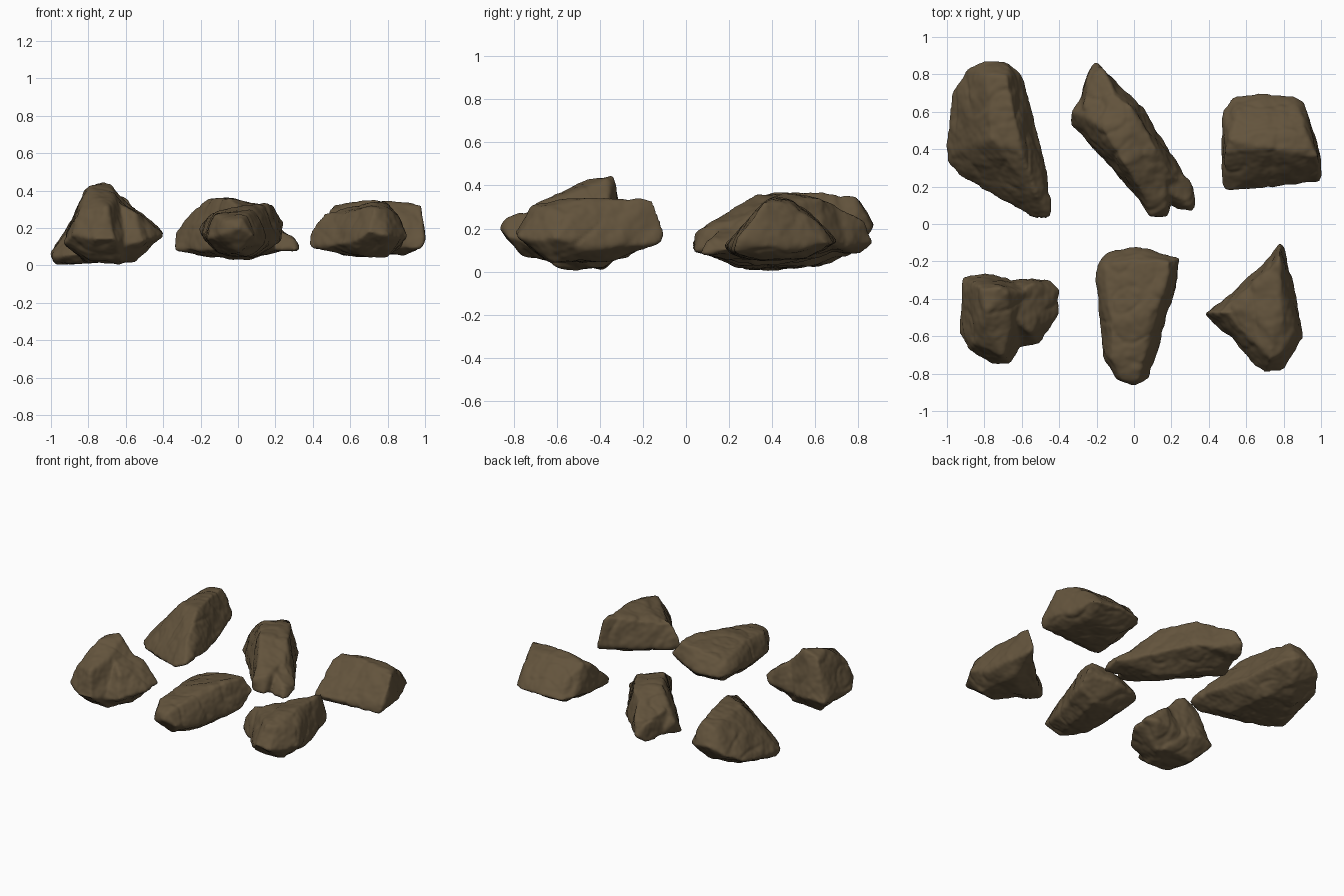
import bpy, bmesh
from mathutils import Vector, noise

brown = bpy.data.materials.new("earth_brown")
brown.diffuse_color = (0.125, 0.088, 0.046, 1)


def rock(name, seed, hulls):
    """Union of convex lumps, fused by remeshing, softened and weathered with noise."""
    bm = bmesh.new()
    for pts in hulls:
        part = bmesh.new()
        for p in pts:
            part.verts.new(p)
        res = bmesh.ops.convex_hull(part, input=part.verts)
        inner = [g for g in res["geom_interior"] if isinstance(g, bmesh.types.BMVert)]
        bmesh.ops.delete(part, geom=inner, context='VERTS')
        bmesh.ops.recalc_face_normals(part, faces=part.faces)
        tmp = bpy.data.meshes.new("tmp")
        part.to_mesh(tmp)
        part.free()
        bm.from_mesh(tmp)
        bpy.data.meshes.remove(tmp)
    mesh = bpy.data.meshes.new(name)
    bm.to_mesh(mesh)
    bm.free()
    ob = bpy.data.objects.new(name, mesh)
    bpy.context.collection.objects.link(ob)
    rem = ob.modifiers.new("fuse", 'REMESH')
    rem.mode, rem.voxel_size = 'VOXEL', 0.011
    smo = ob.modifiers.new("soften", 'SMOOTH')
    smo.factor, smo.iterations = 0.5, 8
    dg = bpy.context.evaluated_depsgraph_get()
    baked = bpy.data.meshes.new_from_object(ob.evaluated_get(dg))
    ob.modifiers.clear()
    ob.data = baked
    baked.name = name
    bpy.data.meshes.remove(mesh)
    # weathering: broad dents, chipped ridges and fine grain
    off = Vector((seed * 7.3, seed * 3.1, seed * 5.7))
    moves = []
    for v in baked.vertices:
        p = v.co + off
        h = 0.002 + 0.007 * noise.noise(p * 5)
        h -= 0.005 * max(0, 0.2 - abs(noise.noise(p * 6 + off))) / 0.2
        h += 0.006 * noise.noise(p * 13) + 0.003 * noise.noise(p * 32)
        moves.append(v.co + v.normal * h)
    for v, co in zip(baked.vertices, moves):
        v.co = co
        v.co.z = max(0, co.z)
    baked.materials.clear()
    baked.materials.append(brown)
    for f in baked.polygons:
        f.use_smooth = True
        f.material_index = 0
    return ob


# back left: long tilted slab, low on its outer edge, ridge down the middle
rock("back_left_rock", 1, [[
    (-.79, .88, .22), (-.67, .87, .20), (-.60, .79, .17), (-.57, .62, .14), (-.51, .48, .13),
    (-.47, .28, .13), (-.44, .10, .16), (-.45, .03, .14), (-.54, .03, .10), (-.78, .19, .06),
    (-.93, .25, .05), (-1.0, .34, .05), (-1.0, .42, .06), (-.97, .70, .10), (-.90, .83, .16),
    (-.79, .80, .33), (-.68, .79, .35), (-.64, .58, .37), (-.60, .38, .36), (-.76, .45, .36),
    (-.52, .15, .25), (-.90, .60, .23), (-.95, .40, .13),
    (-.98, .35, .01), (-.86, .62, .02), (-.66, .58, .03), (-.62, .25, .03), (-.85, .27, .01),
    (-.74, .76, .08)]])

# back middle: long boxy diagonal block with a broad top and forked ends
rock("back_middle_rock", 2, [[
    (-.34, .53, .08), (-.34, .60, .17), (-.27, .70, .10), (-.08, .74, .13), (.05, .62, .13),
    (.20, .36, .10), (.30, .22, .10), (-.11, .33, .09), (.00, .16, .08), (.08, .08, .09),
    (.18, .11, .08),
    (-.27, .58, .26), (-.12, .70, .31), (-.02, .64, .34), (-.16, .50, .36), (-.05, .54, .36),
    (-.05, .32, .36), (.12, .40, .33), (.05, .16, .26), (.21, .25, .23), (-.05, .44, .03),
    (.08, .30, .03), (-.20, .57, .05)],
    [(-.20, .87, .14), (-.25, .81, .08), (-.25, .80, .22), (-.16, .82, .24), (-.08, .74, .11),
     (-.30, .61, .10), (-.27, .62, .26), (-.02, .64, .12), (-.08, .66, .32), (-.14, .50, .33)],
    [(.09, .04, .10), (.18, .04, .09), (.09, .05, .18), (.17, .09, .20), (.00, .17, .10),
     (.04, .20, .28), (.22, .25, .10), (.17, .25, .25)],
    [(.33, .19, .10), (.32, .07, .08), (.24, .08, .08), (.30, .10, .14), (.26, .27, .17),
     (.15, .18, .22), (.10, .15, .08), (.22, .31, .09), (.31, .23, .13)]])

# back right: plain wedge with a roof-like ridge running across
rock("back_right_rock", 3, [[
    (.47, .61, .14), (.53, .68, .13), (.68, .70, .14), (.85, .69, .13), (.91, .66, .13),
    (.94, .52, .10), (.99, .38, .12), (1.0, .24, .15), (.98, .22, .09), (.70, .19, .12),
    (.49, .18, .12), (.47, .20, .09), (.47, .40, .14),
    (.49, .38, .30), (.51, .45, .32), (.70, .41, .35), (.70, .50, .33), (.95, .40, .33),
    (.985, .36, .32), (.92, .49, .31), (.88, .62, .22), (.55, .60, .24), (.70, .63, .22),
    (.55, .28, .06), (.90, .28, .06), (.58, .55, .06), (.85, .55, .06)]])

# front left: chunky peak at the rear with a side lump and a blunt toe
rock("front_left_rock", 4, [[
    (-.92, -.28, .12), (-.80, -.26, .14), (-.69, -.29, .12), (-.93, -.36, .16), (-.93, -.58, .12),
    (-.89, -.67, .16), (-.76, -.75, .14), (-.66, -.75, .14), (-.60, -.64, .12), (-.55, -.45, .14),
    (-.82, -.34, .41), (-.72, -.34, .445), (-.68, -.37, .43), (-.79, -.48, .42), (-.66, -.54, .36),
    (-.84, -.64, .29), (-.70, -.70, .31), (-.58, -.36, .32), (-.87, -.32, .27),
    (-.82, -.38, .01), (-.80, -.60, .03), (-.62, -.60, .02), (-.58, -.38, .02)],
    [(-.56, -.29, .14), (-.45, -.30, .15), (-.40, -.35, .17), (-.40, -.48, .16), (-.50, -.54, .14),
     (-.51, -.65, .13), (-.63, -.66, .10), (-.72, -.32, .12), (-.55, -.32, .30), (-.46, -.42, .24),
     (-.55, -.58, .28), (-.70, -.45, .38), (-.55, -.42, .02), (-.65, -.55, .01), (-.75, -.40, .02)]])

# front middle: tapering loaf, taller towards its rear right corner
rock("front_middle_rock", 5, [[
    (-.20, -.21, .17), (-.15, -.15, .16), (.00, -.12, .17), (.25, -.18, .22), (.24, -.27, .14),
    (.17, -.50, .11), (.12, -.70, .12), (.08, -.83, .16), (.00, -.87, .20), (-.10, -.83, .16),
    (-.17, -.70, .14), (-.18, -.40, .14), (-.20, -.28, .20),
    (-.16, -.22, .25), (.02, -.19, .30), (.19, -.20, .32), (.17, -.32, .33), (.08, -.50, .32),
    (-.12, -.52, .29), (.05, -.72, .28), (-.12, -.72, .27), (.02, -.84, .25), (-.07, -.83, .24),
    (-.10, -.28, .08), (.12, -.28, .06), (.08, -.52, .04), (-.10, -.60, .06), (.00, -.76, .07)]])

# front right: wedge with a tall rear spike and a side nub
rock("front_right_rock", 6, [[
    (.72, -.19, .13), (.55, -.35, .11), (.47, -.55, .10), (.63, -.75, .13), (.70, -.80, .18),
    (.80, -.78, .16), (.86, -.69, .14), (.91, -.61, .16), (.87, -.45, .10), (.84, -.28, .12),
    (.74, -.58, .34), (.80, -.46, .34), (.70, -.48, .33), (.73, -.72, .31), (.80, -.68, .30),
    (.87, -.58, .25), (.77, -.20, .34), (.58, -.46, .31), (.47, -.45, .27), (.66, -.29, .30),
    (.60, -.45, .05), (.65, -.65, .05), (.80, -.62, .04), (.76, -.32, .06)],
    [(.78, -.10, .17), (.80, -.12, .13), (.72, -.18, .13), (.81, -.22, .12), (.78, -.15, .34),
     (.60, -.34, .12), (.76, -.26, .34), (.86, -.36, .12), (.80, -.42, .33), (.72, -.36, .06)],
    [(.37, -.48, .12), (.39, -.50, .09), (.39, -.47, .19), (.46, -.42, .09), (.47, -.55, .08),
     (.46, -.47, .28), (.56, -.35, .11), (.55, -.64, .12), (.60, -.48, .31), (.60, -.48, .05)]])
